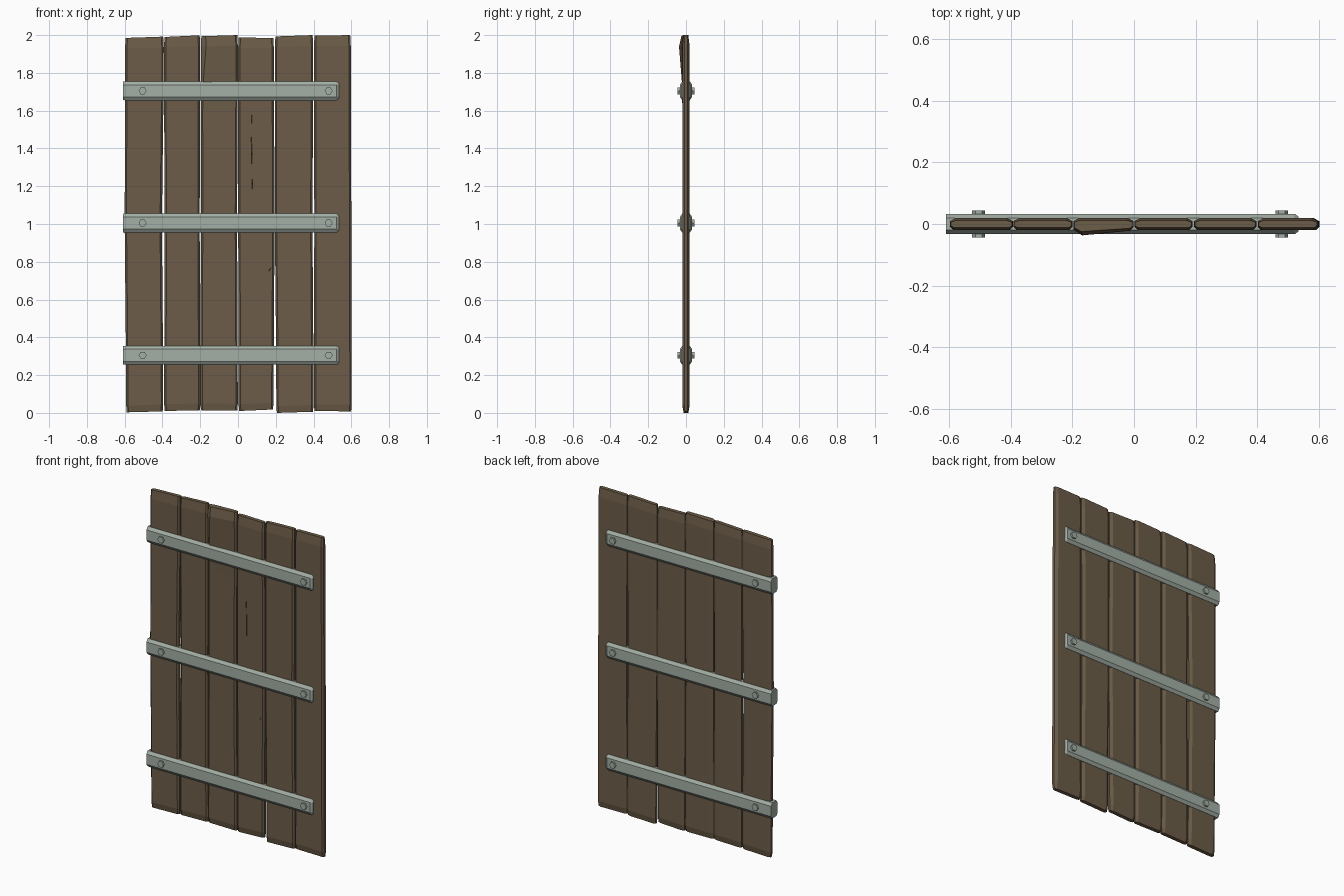
import bpy, bmesh, math
from mathutils import Matrix

if "Cube" in bpy.data.objects:
    bpy.data.objects.remove(bpy.data.objects["Cube"])


def material(name, color):
    m = bpy.data.materials.new(name)
    m.diffuse_color = (*color, 1)
    m.use_nodes = True
    m.node_tree.nodes["Principled BSDF"].inputs["Base Color"].default_value = m.diffuse_color
    return m


WOOD = material("wood", (0.15, 0.108, 0.065))
IRON = material("iron", (0.37, 0.43, 0.38))


def finish(name, bm, mat):
    bmesh.ops.recalc_face_normals(bm, faces=bm.faces)
    me = bpy.data.meshes.new(name)
    bm.to_mesh(me)
    bm.free()
    ob = bpy.data.objects.new(name, me)
    bpy.context.collection.objects.link(ob)
    if mat:
        me.materials.append(mat)
    return ob


def loft(name, rings, mat):
    """Skin a list of equal-length point rings and cap both ends."""
    bm = bmesh.new()
    rows = [[bm.verts.new(p) for p in r] for r in rings]
    n = len(rows[0])
    for a, b in zip(rows, rows[1:]):
        for i in range(n):
            j = (i + 1) % n
            bm.faces.new((a[i], a[j], b[j], b[i]))
    bm.faces.new(rows[0][::-1])
    bm.faces.new(rows[-1])
    return finish(name, bm, mat)


def plank(name, left, right, bottom, top, warp=0.0):
    """left/right: edge x at bottom, middle, top; bottom/top: end z at left, right."""
    rings = []
    for t, end in ((0, 1), (0.018, 0), (0.2, 0), (0.5, 0), (0.8, 0), (0.88, 0), (0.972, 0), (1, 1)):
        k = min(1, abs(t - 0.5) / 0.4)
        e = 0 if t < 0.5 else 2
        x0 = left[1] + (left[e] - left[1]) * k + 0.003 * end
        x1 = right[1] + (right[e] - right[1]) * k - 0.003 * end
        h = 0.012 if end else 0.019
        s = 0.006 if end else 0.009
        c, cb = 0.010, 0.018
        w = warp * max(0, (t - 0.86) / 0.112) if t < 0.98 else warp * 0.7
        pts = [(x0, -s - w * 0.5), (x0 + c + w, -h - w), (x1 - c, -h - w * 0.15), (x1, -s),
               (x1, s), (x1 - cb, h), (x0 + cb, h), (x0, s)]
        ring = []
        for x, y in pts:
            f = (x - x0) / (x1 - x0)
            zb = bottom[0] + (bottom[1] - bottom[0]) * f
            zt = top[0] + (top[1] - top[0]) * f
            ring.append((x, y, zb + (zt - zb) * t))
        rings.append(ring)
    return loft(name, rings, WOOD)


# Six uneven, chamfered planks
planks = [plank(f"plank_{i + 1}", *args) for i, args in enumerate([
    ((-.592, -.600, -.598), (-.396, -.403, -.393), (.003, .008), (1.985, 1.992)),
    ((-.391, -.388, -.392), (-.199, -.203, -.200), (.010, .014), (1.990, 1.999)),
    ((-.199, -.196, -.197), (-.001, -.005, -.001), (.014, .012), (1.994, 2.000), .018),
    ((.003, .001, .001), (.188, .194, .190), (.010, .018), (1.988, 1.984)),
    ((.203, .195, .195), (.400, .394, .398), (.000, .006), (1.993, 2.000)),
    ((.402, .404, .402), (.602, .600, .597), (.010, .008), (1.997, 2.000))])]


# Thin wedge-shaped cracks cut into the front
def crack(host, path, width):
    n = len(path)
    rings = []
    for i, (x, z) in enumerate(path):
        w = width * (0.25 + math.sin(math.pi * i / (n - 1)))
        rings.append([(x - w, -0.05, z), (x + w, -0.05, z), (x, -0.010, z)])
    cutter = loft("crack_cutter", rings, None)
    cutter.hide_render = True
    cutter.hide_viewport = True
    mod = host.modifiers.new("crack", 'BOOLEAN')
    mod.operation = 'DIFFERENCE'
    mod.solver = 'EXACT'
    mod.object = cutter


crack(planks[3], [(.076, 1.18), (.074, 1.32), (.071, 1.45), (.072, 1.60)], .005)
crack(planks[3], [(.165, .752), (.172, .765), (.186, .775)], .006)

# Iron straps wrapping both sides, with hexagonal bolts
profile = [(-.033, -.032), (-.033, .032), (-.020, .050), (.020, .050),
           (.033, .032), (.033, -.032), (.020, -.050), (-.020, -.050)]
for zc, label in ((.305, "lower"), (1.005, "middle"), (1.705, "upper")):
    loft(f"{label}_strap", [[(x, y * s, zc + z * q) for y, z in profile]
                            for x, s, q in ((-.61, 1, .97), (-.60, 1, 1), (.522, 1, 1), (.535, .72, .94))], IRON)
    for x, side in ((-.505, "hinge"), (.48, "latch")):
        bm = bmesh.new()
        bmesh.ops.create_cone(bm, cap_ends=True, segments=6, radius1=.021, radius2=.021, depth=.088,
                              matrix=Matrix.Translation((x, 0, zc)) @ Matrix.Rotation(math.pi / 2, 4, 'X')
                              @ Matrix.Rotation(math.pi / 6, 4, 'Z'))
        finish(f"{label}_{side}_bolt", bm, IRON)
